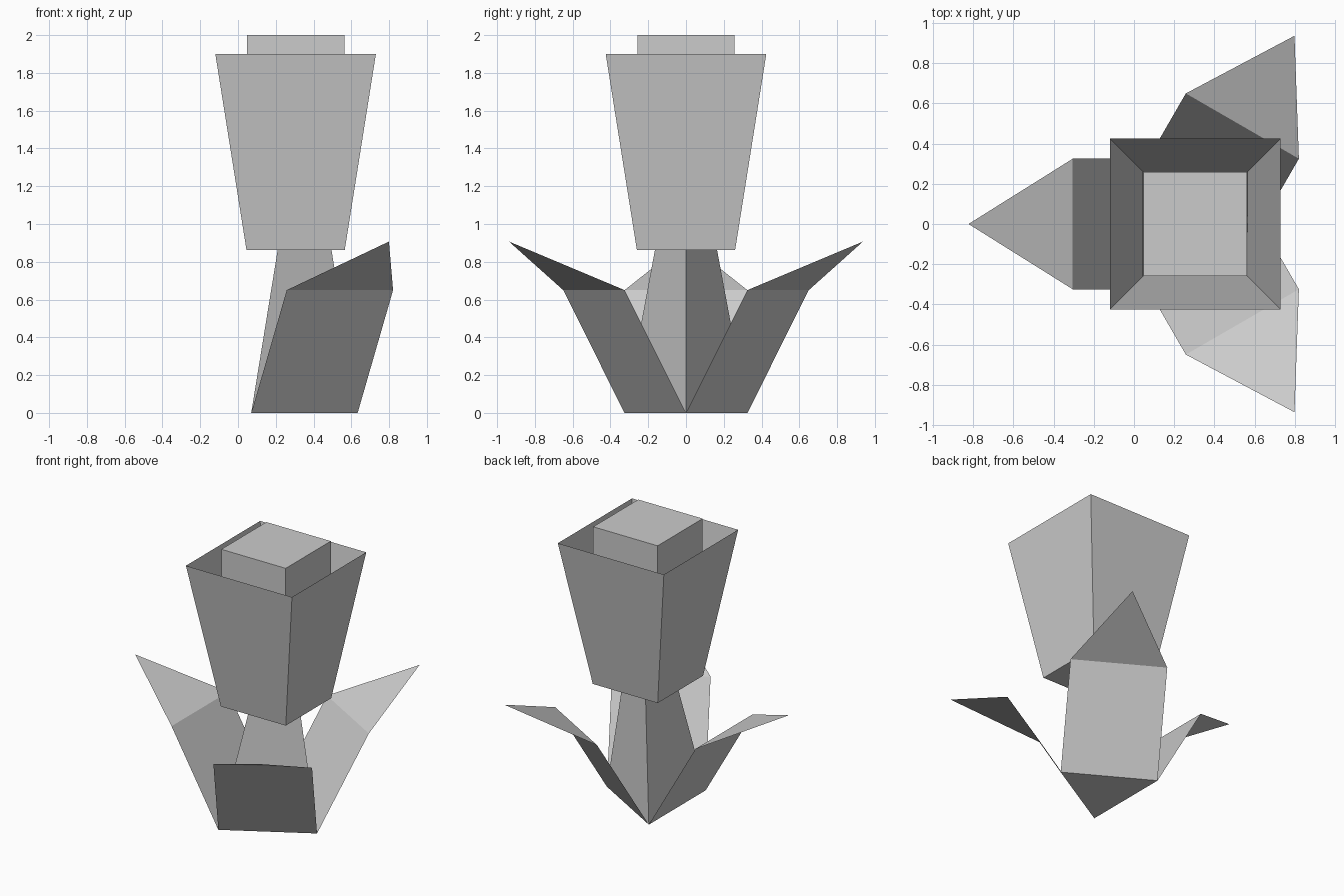
import bpy
import math

if "Cube" in bpy.data.objects:
    bpy.data.objects.remove(bpy.data.objects["Cube"])


def make(name, verts, faces):
    mesh = bpy.data.meshes.new(name)
    mesh.from_pydata(verts, [], faces)
    mesh.update()
    obj = bpy.data.objects.new(name, mesh)
    bpy.context.collection.objects.link(obj)
    return obj


def ring(n, radius, z, cx, turn=0.0):
    return [(cx + radius * math.cos(turn + math.tau * i / n),
             radius * math.sin(turn + math.tau * i / n), z) for i in range(n)]


def loft(name, low, high, bottom=False, top=False):
    n = len(low)
    faces = [(i, (i + 1) % n, n + (i + 1) % n, n + i) for i in range(n)]
    if bottom:
        faces.append(tuple(reversed(range(n))))
    if top:
        faces.append(tuple(range(n, 2 * n)))
    return make(name, low + high, faces)


BASE_X, HEAD_X = 0.258, 0.305
SQ = math.sqrt(2)
Q = math.pi / 4

# Tapering three-sided stem, leaning slightly towards the head
loft("stem", ring(3, 0.376, 0, BASE_X), ring(3, 0.19, 0.862, HEAD_X), bottom=True)

# Open flared flower cup with a square core rising out of it
loft("flower_cup", ring(4, 0.26 * SQ, 0.862, HEAD_X, Q), ring(4, 0.425 * SQ, 1.9, HEAD_X, Q))
loft("flower_core", ring(4, 0.258 * SQ, 0.862, HEAD_X, Q), ring(4, 0.258 * SQ, 2.0, HEAD_X, Q),
     bottom=True, top=True)

# Three thin folded leaves, one along each base edge of the stem
for k in range(3):
    d, h = 0.188, 0.325
    leaf = make(f"leaf_{k + 1}",
                [(d, -h, 0), (d, h, 0), (d + 0.375, h, 0.65), (d + 0.375, -h, 0.65),
                 (1.082, 0, 0.907)],
                [(0, 1, 2, 3), (3, 2, 4)])
    leaf.location.x = BASE_X
    leaf.rotation_euler.z = math.radians(60 + 120 * k)
